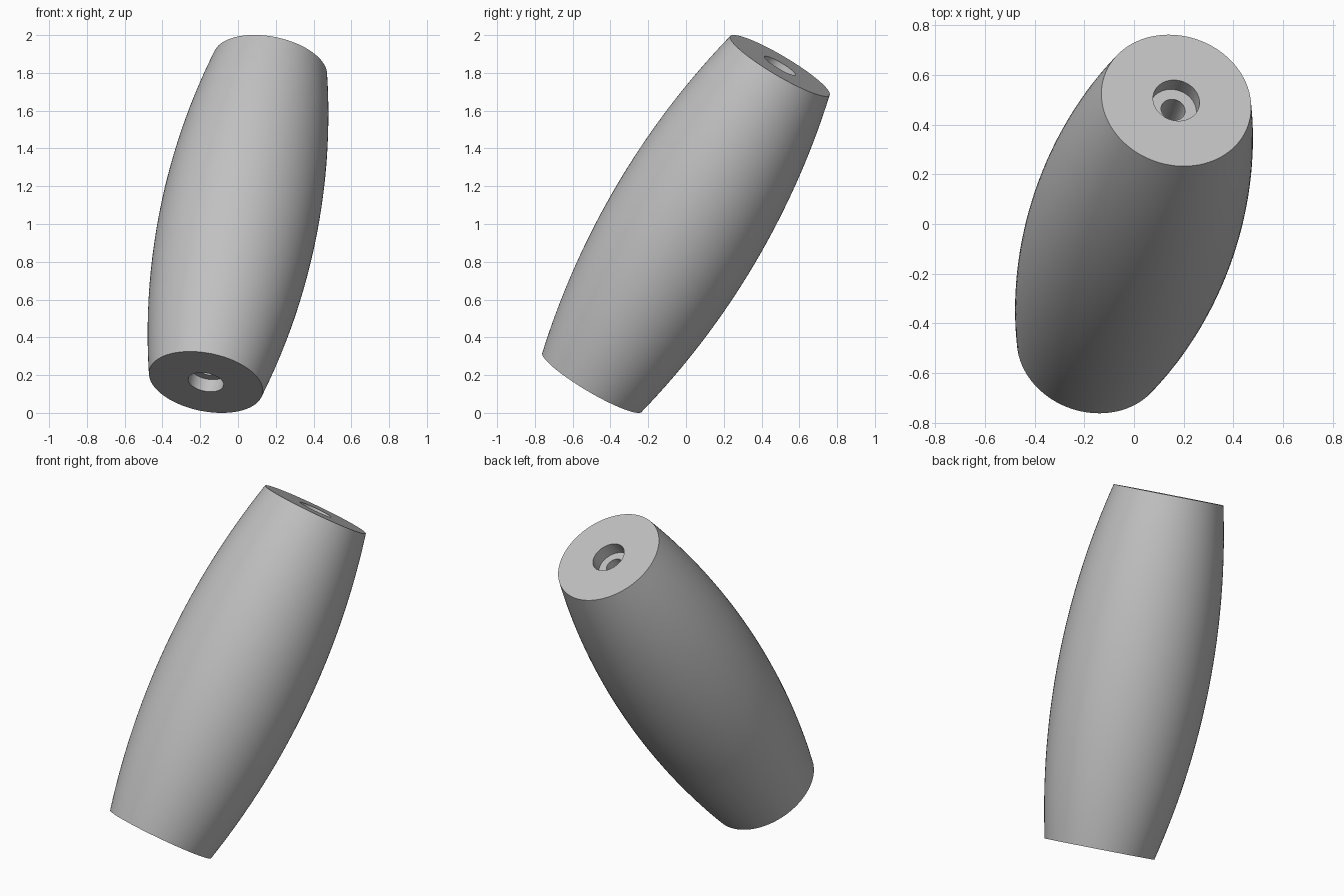
import bpy, bmesh, math
from mathutils import Vector, Matrix

if "Cube" in bpy.data.objects:
    bpy.data.objects.remove(bpy.data.objects["Cube"])

# Main dimensions
AXIS = Vector((0.172, 0.5025, 0.847)).normalized()
HALF, END_R, MID_R = 0.989, 0.306, 0.42
BORE_R, BORE_DEPTH, HOLE_R = 0.095, 0.075, 0.049
SIDES, RINGS = 96, 32

# Plain grey material
grey = bpy.data.materials.new("light_grey")
grey.use_nodes = True
colour = (0.53, 0.53, 0.53, 1)
grey.diffuse_color = colour
grey.node_tree.nodes["Principled BSDF"].inputs["Base Color"].default_value = colour

# Closed cross-section: barrel arc, end faces, counterbores, through hole
sag = MID_R - END_R
arc_r = (HALF ** 2 + sag ** 2) / (2 * sag)
profile = []
for i in range(RINGS + 1):
    t = HALF * (2 * i / RINGS - 1)
    profile.append((MID_R - arc_r + math.sqrt(arc_r ** 2 - t ** 2), t))
floor = HALF - BORE_DEPTH
profile += [(BORE_R, HALF), (BORE_R, floor), (HOLE_R, floor),
            (HOLE_R, -floor), (BORE_R, -floor), (BORE_R, -HALF)]

# Revolve the section into a barrel roller
bm = bmesh.new()
rings = []
for s in range(SIDES):
    a = math.tau * s / SIDES
    rings.append([bm.verts.new((r * math.cos(a), r * math.sin(a), z)) for r, z in profile])
n = len(profile)
for s in range(SIDES):
    here, there = rings[s], rings[(s + 1) % SIDES]
    for i in range(n):
        j = (i + 1) % n
        bm.faces.new((here[i], there[i], there[j], here[j]))
bmesh.ops.recalc_face_normals(bm, faces=bm.faces)

# Tilt the axis and rest it on the ground
tilt = Vector((0, 0, 1)).rotation_difference(AXIS).to_matrix().to_4x4()
bm.transform(tilt)
lowest = min(v.co.z for v in bm.verts)
bm.transform(Matrix.Translation((0, 0, -lowest)))

mesh = bpy.data.meshes.new("barrel_roller")
bm.to_mesh(mesh)
bm.free()
mesh.materials.append(grey)
roller = bpy.data.objects.new("barrel_roller", mesh)
bpy.context.collection.objects.link(roller)

# Smooth sides with crisp rims
bpy.ops.object.select_all(action="DESELECT")
roller.select_set(True)
bpy.context.view_layer.objects.active = roller
bpy.ops.object.shade_smooth_by_angle(angle=math.radians(30))
